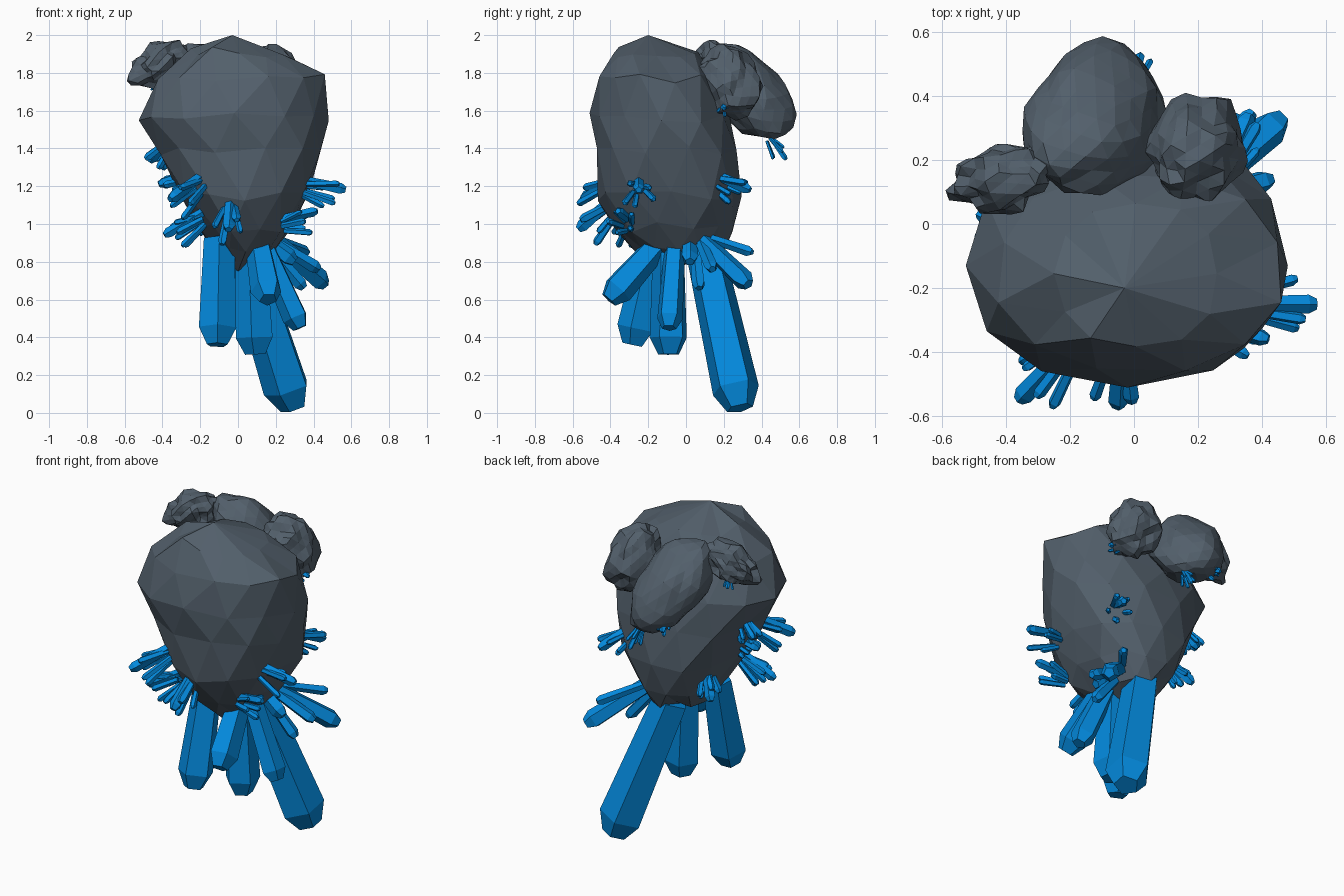
import bpy, bmesh, math, random
from mathutils import Vector, Matrix, noise

if "Cube" in bpy.data.objects:
    bpy.data.objects.remove(bpy.data.objects["Cube"])

random.seed(7)


def material(name, color):
    m = bpy.data.materials.new(name)
    m.diffuse_color = (*color, 1)
    m.use_nodes = True
    m.node_tree.nodes["Principled BSDF"].inputs["Base Color"].default_value = m.diffuse_color
    return m


STONE = material("slate stone", (0.085, 0.115, 0.147))
BLUE = material("blue crystal", (0.001, 0.25, 0.72))


def finish(bm, name, mat):
    bmesh.ops.recalc_face_normals(bm, faces=bm.faces[:])
    me = bpy.data.meshes.new(name)
    bm.to_mesh(me)
    bm.free()
    me.materials.append(mat)
    ob = bpy.data.objects.new(name, me)
    bpy.context.collection.objects.link(ob)
    return ob


# main boulder: faceted loft through rough rings (z, x0, x1, y0, y1)
rings = [(1.91, -0.25, 0.26, -0.38, 0.07), (1.77, -0.43, 0.47, -0.46, 0.16),
         (1.56, -0.51, 0.47, -0.50, 0.24), (1.38, -0.43, 0.45, -0.48, 0.28),
         (1.15, -0.31, 0.38, -0.46, 0.30), (0.98, -0.21, 0.29, -0.37, 0.26),
         (0.86, -0.11, 0.19, -0.27, 0.19)]
SIDES = 12
bm = bmesh.new()
loops = []
for i, (z, x0, x1, y0, y1) in enumerate(rings):
    loop = []
    for k in range(SIDES):
        a = 2 * math.pi * (k + 0.5 * (i % 2)) / SIDES
        c, s = math.cos(a), math.sin(a)
        f = random.uniform(0.97, 1.04)
        px = math.copysign(abs(c) ** 0.88, c) * f
        py = math.copysign(abs(s) ** 0.88, s) * f
        loop.append(bm.verts.new(((x0 + x1) / 2 + px * (x1 - x0) / 2,
                                  (y0 + y1) / 2 + py * (y1 - y0) / 2,
                                  z + random.uniform(-0.03, 0.03))))
    loops.append(loop)
for i, (p, q) in enumerate(zip(loops, loops[1:])):
    for k in range(SIDES):
        n = (k + 1) % SIDES
        if i % 2 == 0:
            bm.faces.new((p[k], p[n], q[k]))
            bm.faces.new((p[n], q[n], q[k]))
        else:
            bm.faces.new((p[k], p[n], q[n]))
            bm.faces.new((p[k], q[n], q[k]))
for loop, tip in ((loops[0], (-0.03, -0.2, 2.0)), (loops[-1], (0.0, -0.13, 0.75))):
    v = bm.verts.new(tip)
    for k in range(SIDES):
        bm.faces.new((loop[k], loop[(k + 1) % SIDES], v))
finish(bm, "main_boulder", STONE)


# lumps on the upper back: noisy stretched spheres along an axis
def lump(name, center, axis, radii, subdiv, rough, freq):
    bm = bmesh.new()
    bmesh.ops.create_icosphere(bm, subdivisions=subdiv, radius=1)
    rot = Vector(axis).to_track_quat('Z', 'Y').to_matrix()
    for v in bm.verts:
        n = noise.noise(v.co * freq + Vector(center) * 9)
        p = v.co * (1 + rough * n)
        v.co = Vector(center) + rot @ Vector([p[i] * radii[i] for i in range(3)])
    finish(bm, name, STONE)


lump("back_lump", (-0.125, 0.325, 1.70), (0.19, 0.32, -0.42), (0.215, 0.165, 0.30), 3, 0.18, 1.6)
lump("left_lump", (-0.41, 0.145, 1.845), (-0.9, -0.2, -0.45), (0.105, 0.105, 0.165), 3, 0.38, 2.0)
lump("right_lump", (0.20, 0.23, 1.75), (0.3, 0.3, -0.75), (0.15, 0.15, 0.20), 3, 0.3, 2.0)


# five-sided crystal from base to tip, with a bevelled flat end
def add_crystal(bm, base, tip, r, sides=5):
    base, tip = Vector(base), Vector(tip)
    d = tip - base
    length = d.length
    rot = d.to_track_quat('Z', 'Y').to_matrix()
    turn = random.uniform(0, 1)
    bevel = min(0.9 * r, 0.3 * length)
    loops = []
    for z, s in ((0, 0.85), (length - bevel, 1.04), (length, 0.58)):
        loops.append([bm.verts.new(base + rot @ Vector((
            s * r * math.cos(turn + k * 2 * math.pi / sides),
            s * r * math.sin(turn + k * 2 * math.pi / sides), z))) for k in range(sides)])
    for lo, hi in zip(loops, loops[1:]):
        for k in range(sides):
            n = (k + 1) % sides
            bm.faces.new((lo[k], lo[n], hi[n], hi[k]))
    bm.faces.new(loops[0][::-1])
    bm.faces.new(loops[-1])


# large crystals hanging underneath
large = [((0.03, 0.10, 0.86), (0.295, 0.285, 0.025), 0.125),
         ((-0.10, -0.16, 0.92), (-0.11, -0.28, 0.36), 0.100),
         ((0.07, -0.09, 0.92), (0.095, -0.09, 0.31), 0.100),
         ((0.11, -0.16, 0.88), (0.16, -0.41, 0.60), 0.083),
         ((0.14, -0.06, 0.88), (0.33, -0.09, 0.45), 0.068),
         ((0.18, 0.08, 0.92), (0.46, 0.33, 0.68), 0.055),
         ((0.20, 0.08, 0.90), (0.43, 0.14, 0.76), 0.035),
         ((0.18, 0.05, 0.86), (0.35, 0.07, 0.66), 0.035),
         ((0.17, 0.02, 0.90), (0.30, 0.02, 0.80), 0.045),
         ((0.20, 0.14, 0.92), (0.37, 0.35, 0.85), 0.028)]
for i, (b, t, r) in enumerate(large):
    bm = bmesh.new()
    add_crystal(bm, b, t, r)
    finish(bm, f"hanging_crystal_{i + 1}", BLUE)

# small clusters: one leading crystal and shorter ones fanned below it
clusters = [((0.34, -0.25, 1.23), (0.57, -0.25, 1.18), 0.030, 5),
            ((0.24, -0.31, 1.03), (0.42, -0.36, 1.07), 0.026, 5),
            ((-0.04, -0.40, 1.12), (-0.05, -0.57, 0.97), 0.034, 4),
            ((-0.20, -0.38, 1.25), (-0.36, -0.55, 1.13), 0.032, 5),
            ((-0.19, -0.29, 1.06), (-0.39, -0.32, 0.94), 0.028, 6),
            ((-0.38, -0.02, 1.44), (-0.47, 0.00, 1.33), 0.028, 5),
            ((-0.28, -0.10, 1.26), (-0.42, -0.12, 1.21), 0.028, 5),
            ((0.28, 0.16, 1.26), (0.36, 0.34, 1.18), 0.030, 5),
            ((-0.20, 0.08, 1.10), (-0.29, 0.17, 0.96), 0.030, 5),
            ((0.00, 0.44, 1.47), (0.02, 0.53, 1.34), 0.015, 5),
            ((-0.17, 0.45, 1.55), (-0.20, 0.52, 1.50), 0.018, 3),
            ((0.28, 0.20, 1.64), (0.35, 0.20, 1.61), 0.016, 3),
            ((-0.42, 0.18, 1.77), (-0.44, 0.22, 1.72), 0.012, 2)]
for i, (b, t, r, n) in enumerate(clusters):
    bm = bmesh.new()
    add_crystal(bm, b, t, r)
    b, d = Vector(b), Vector(t) - Vector(b)
    side0 = d.normalized().orthogonal().normalized()
    for k in range(n):
        a = 2 * math.pi * k / n + random.uniform(-0.3, 0.3)
        side = Matrix.Rotation(a, 3, d) @ side0
        start = b + side * r * 1.1 + Vector((0, 0, -1.5 * r))
        end = start + (d + side * d.length * 0.28) * random.uniform(0.5, 0.8)
        add_crystal(bm, start, end, r * random.uniform(0.5, 0.75))
    finish(bm, f"crystal_cluster_{i + 1}", BLUE)
